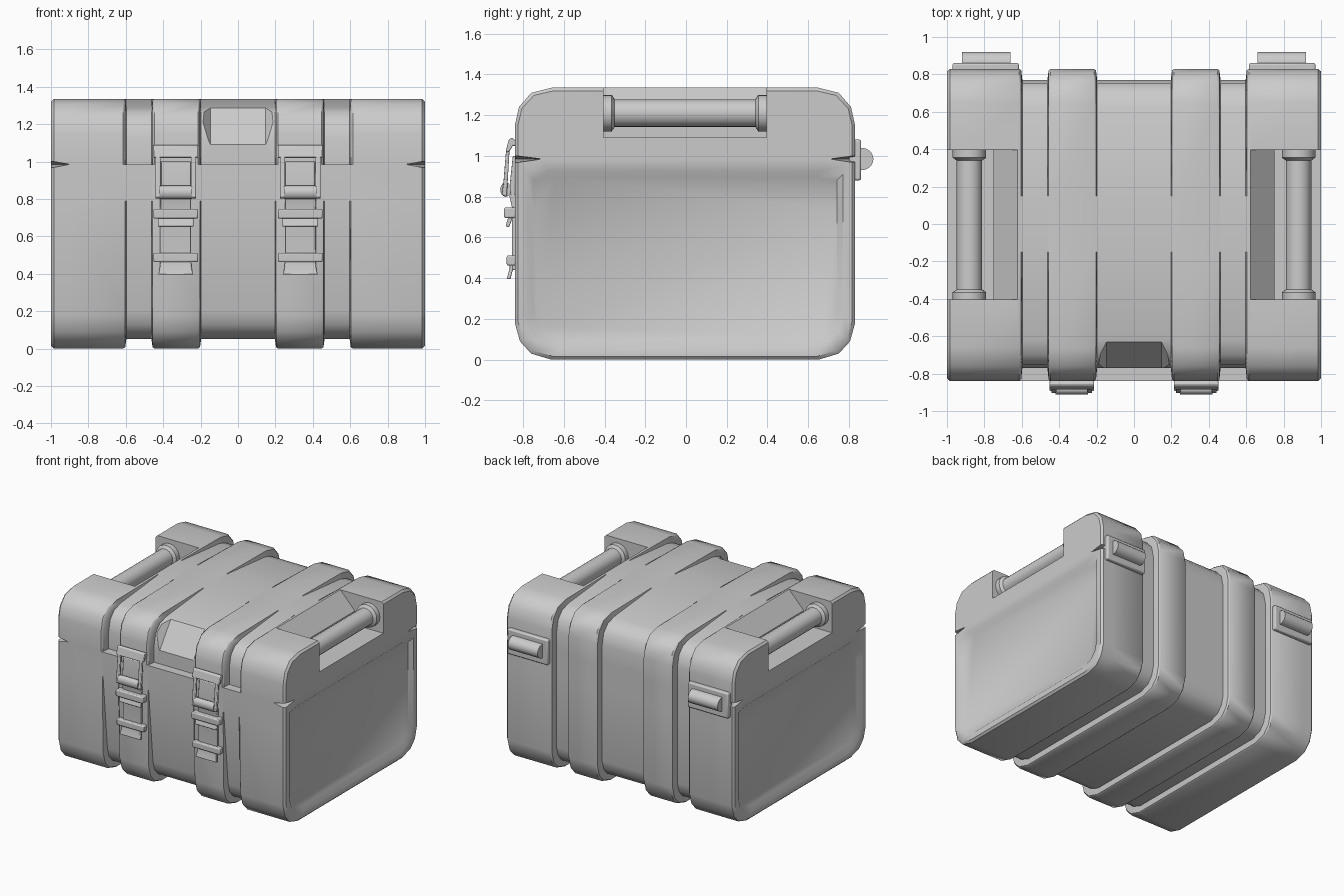
import bpy, bmesh, math
from mathutils import Vector

if "Cube" in bpy.data.objects:
    bpy.data.objects.remove(bpy.data.objects["Cube"])


def loft(name, rings, angle=40, bevel=0.0):
    """Closed solid through equal-length rings of points."""
    bm = bmesh.new()
    vs = [[bm.verts.new(p) for p in r] for r in rings]
    n = len(rings[0])
    for a, b in zip(vs, vs[1:]):
        for i in range(n):
            bm.faces.new((a[i], a[(i + 1) % n], b[(i + 1) % n], b[i]))
    bm.faces.new(vs[0])
    bm.faces.new(vs[-1])
    bmesh.ops.recalc_face_normals(bm, faces=bm.faces)
    me = bpy.data.meshes.new(name)
    bm.to_mesh(me)
    bm.free()
    ob = bpy.data.objects.new(name, me)
    bpy.context.collection.objects.link(ob)
    if bevel:
        m = ob.modifiers.new("bevel", 'BEVEL')
        m.width, m.segments, m.limit_method = bevel, 2, 'ANGLE'
    smooth(ob, angle)
    return ob


def smooth(ob, angle=40):
    bpy.ops.object.select_all(action='DESELECT')
    ob.select_set(True)
    bpy.context.view_layer.objects.active = ob
    bpy.ops.object.shade_smooth_by_angle(angle=math.radians(angle))


def prism(name, yz, x0, x1, bevel=0.005):
    return loft(name, [[(x, y, z) for y, z in yz] for x in (x0, x1)], bevel=bevel)


def box(y0, y1, z0, z1):
    return [(y0, z0), (y1, z0), (y1, z1), (y0, z1)]


def cut(ob, cutters):
    for c in cutters:
        m = ob.modifiers.new("cut", 'BOOLEAN')
        m.object, m.operation, m.solver = c, 'DIFFERENCE', 'EXACT'
    dg = bpy.context.evaluated_depsgraph_get()
    me = bpy.data.meshes.new_from_object(ob.evaluated_get(dg))
    ob.modifiers.clear()
    ob.data = me
    for c in cutters:
        bpy.data.objects.remove(c)
    smooth(ob)


# Side profiles (y, z): full rib and groove floor, both with matching points
SEAM = 0.985
base_rib = [(-.84, SEAM), (-.84, .79), (-.84, .18), (-.815, .09), (-.76, .03), (-.66, 0),
            (.65, 0), (.75, .03), (.805, .09), (.83, .18), (.83, .79), (.83, SEAM),
            (.72, SEAM), (-.72, SEAM)]
base_groove = [(-.84, SEAM), (-.84, .79), (-.785, .2), (-.765, .13), (-.72, .08), (-.64, .05),
               (.63, .05), (.71, .08), (.75, .13), (.77, .2), (.77, .79), (.77, SEAM),
               (.72, SEAM), (-.72, SEAM)]
lid_rib = [(-.84, SEAM), (-.84, 1.15), (-.82, 1.24), (-.76, 1.31), (-.66, 1.335), (-.15, 1.335),
           (.15, 1.335), (.65, 1.335), (.75, 1.31), (.81, 1.24), (.83, 1.15), (.83, SEAM),
           (.72, SEAM), (-.72, SEAM)]
lid_groove = [(-.77, SEAM), (-.77, 1.12), (-.75, 1.21), (-.7, 1.265), (-.62, 1.29), (-.15, 1.335),
              (.15, 1.335), (.62, 1.29), (.7, 1.265), (.75, 1.21), (.77, 1.12), (.77, SEAM),
              (.72, SEAM), (-.72, SEAM)]

# Stations across x: (x, groove amount, inset)
body = []
for g, s in ((.2, 1), (.46, -1), (.6, 1)):
    edge = [(g - .003 * s, 1, 0), (g + .003 * s, .15, 0), (g + .014 * s, 0, 0)]
    body += edge if s > 0 else edge[::-1]
body += [(.9, 0, 0), (.985, 0, 0), (1, 0, .015)]


def shell(name, rib, groove, stations, notch):
    zs = [p[1] for p in rib]
    cz, hz = (max(zs) + min(zs)) / 2, (max(zs) - min(zs)) / 2
    both = [(-x, d, i) for x, d, i in reversed(stations)] + stations
    rings = []
    for x, d, inset in both:
        ring = []
        for k, (a, b) in enumerate(zip(rib, groove)):
            y, z = a[0] + (b[0] - a[0]) * d, a[1] + (b[1] - a[1]) * d
            if k in (0, 11) and abs(x) > .95:      # open the seam at the corners
                z += notch
            z_in = inset if inset > .02 or k not in (0, 11, 12, 13) else 0
            ring.append((x, y * (1 - inset / .84), cz + (z - cz) * (1 - z_in / hz)))
        rings.append(ring)
    return loft(name, rings)


# Case bottom with recessed end panels, and lid
shell("case_base", base_rib, base_groove, body + [(1, 0, .06), (.975, 0, .09)], -.017)
lid = shell("case_lid", lid_rib, lid_groove, body, .015)

# Lid cut-outs: handle recess at each end, sloped finger recess at the front
cutters = []
for s in (-1, 1):
    xz = [(.75, 1.09), (1.1, 1.09), (1.1, 1.5), (.62, 1.5), (.62, 1.337), (.75, 1.2)]
    cutters.append(loft("handle_cutter", [[(s * x, y, z) for x, z in xz] for y in (-.405, .395)]))
out = Vector((0, -.815, .58))
rings = []
for depth, w in ((0, .148), (.055, .19), (.25, .192)):
    quad = [(-w, -.775, 1.085), (w, -.775, 1.085), (w, -.615, 1.31), (-w, -.615, 1.31)]
    rings.append([Vector(p) + out * depth for p in quad])
cutters.append(loft("finger_cutter", rings))
cut(lid, cutters)

for s, side in ((-1, "left"), (1, "right")):
    # Grip bar with flared ends
    prof = [(-.405, .09), (-.365, .09), (-.35, .068), (.34, .068), (.355, .09), (.395, .09)]
    loft("handle_" + side,
         [[(s * .88 + r * math.cos(t * math.tau / 20), y, 1.21 + r * math.sin(t * math.tau / 20))
           for t in range(20)] for y, r in prof])

    # Back hinge: plate and rounded knuckle
    x0, x1 = sorted((s * .615, s * .97))
    prism("hinge_plate_" + side, box(.80, .86, .88, 1.08), x0, x1, .01)
    x0, x1 = sorted((s * .66, s * .92))
    arc = [(.86 + .06 * math.cos(a), .985 + .055 * math.sin(a))
           for a in [math.radians(-90 + 18 * i) for i in range(11)]]
    prism("hinge_knuckle_" + side, [(.85, .93)] + arc + [(.85, 1.04)], x0, x1, 0)

    # Front latch
    c = s * .333

    def part(name, yz, half, off=0, bevel=.005):
        prism("latch_" + name + "_" + side, yz, c + off - half, c + off + half, bevel)

    part("top_hook", [(-.835, 1.075), (-.855, 1.09), (-.87, 1.08), (-.885, 1.02),
                      (-.868, 1.02), (-.85, 1.05), (-.835, 1.05)], .12)
    for k in (-1, 1):
        part("frame_bar", [(-.866, 1.03), (-.883, 1.03), (-.897, .86), (-.905, .81),
                           (-.88, .80), (-.876, .86)], .014, k * .095)
    part("lever", [(-.838, 1.0), (-.85, 1.0), (-.865, .86), (-.86, .8), (-.838, .8)], .08)
    part("roller", [(-.885 + .027 * math.cos(i * math.tau / 12), .835 + .036 * math.sin(i * math.tau / 12))
                    for i in range(12)], .088, 0, 0)
    part("strap", [(-.835, .81), (-.868, .81), (-.855, .75), (-.855, .44), (-.835, .44)], .083)
    part("upper_band", box(-.893, -.835, .695, .747), .12, 0, .008)
    part("upper_tail", [(-.85, .7), (-.872, .7), (-.886, .655), (-.868, .65)], .095)
    part("lower_band", box(-.88, -.835, .462, .512), .12, 0, .008)
    foot = [[(c + dx * w, y + dy, z) for dx, dy in ((-1, 0), (1, 0), (1, .018), (-1, .018))]
            for w, y, z in ((.082, -.866, .47), (.084, -.868, .44), (.093, -.88, .395))]
    loft("latch_foot_" + side, foot, bevel=.004)
